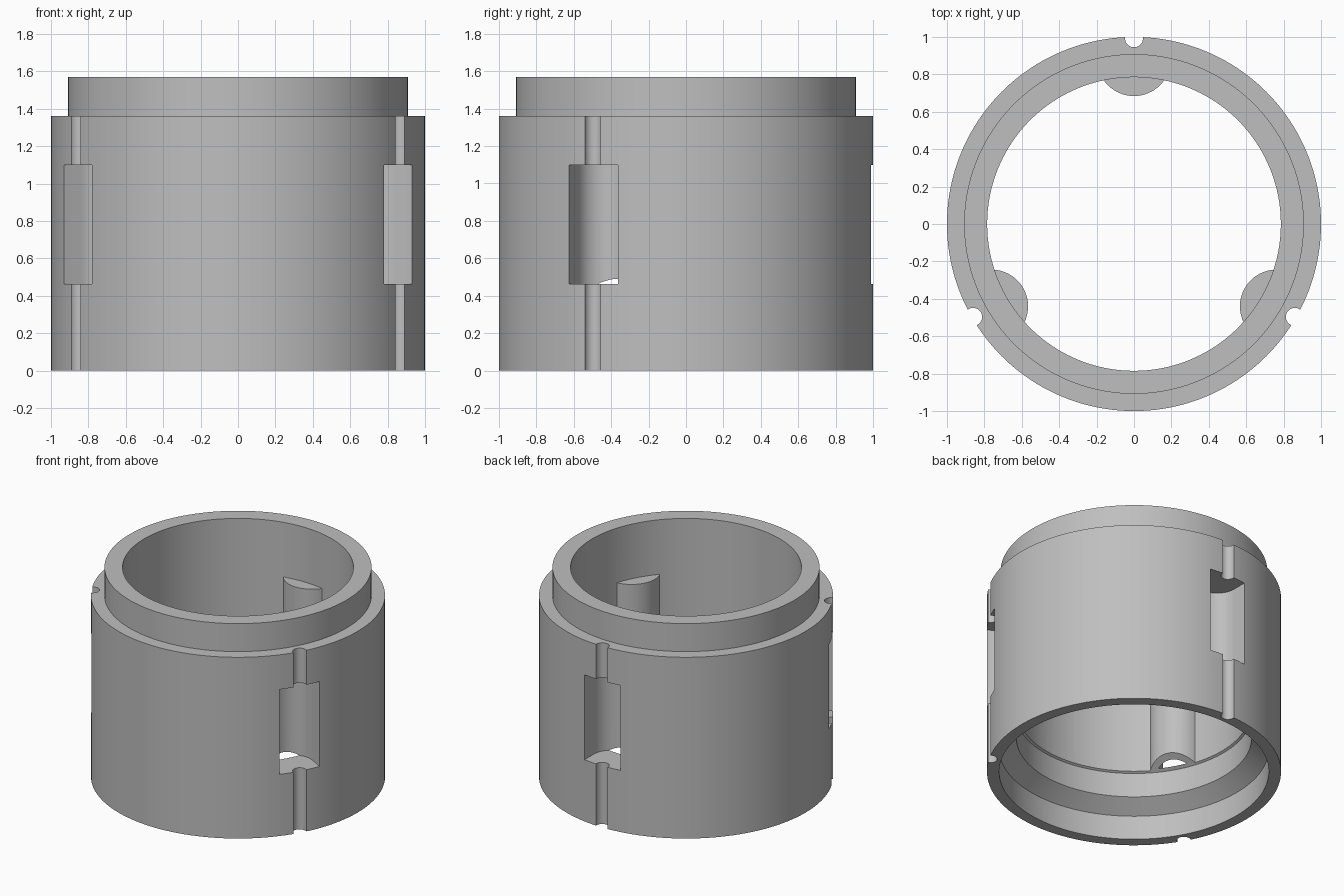
import bpy, bmesh, math
from mathutils import Matrix

cube = bpy.data.objects.get("Cube")
if cube:
    bpy.data.objects.remove(cube, do_unlink=True)

SEGMENTS = 160
ANGLES = [math.radians(a) for a in (90, 210, 330)]

grey = bpy.data.materials.new("plain_grey")
grey.use_nodes = True
colour = (0.52, 0.52, 0.52, 1)
grey.diffuse_color = colour
grey.node_tree.nodes["Principled BSDF"].inputs["Base Color"].default_value = colour


def make_object(name, bm, hidden=False):
    bmesh.ops.recalc_face_normals(bm, faces=bm.faces)
    mesh = bpy.data.meshes.new(name)
    bm.to_mesh(mesh)
    bm.free()
    mesh.materials.append(grey)
    obj = bpy.data.objects.new(name, mesh)
    bpy.context.collection.objects.link(obj)
    obj.hide_render = hidden
    return obj


def lathe(name, profile, closed, hidden=False):
    """Revolve (radius, height) points round the z axis."""
    bm = bmesh.new()
    rings = []
    for r, z in profile:
        rings.append([bm.verts.new((r * math.cos(t), r * math.sin(t), z))
                      for t in (math.tau * i / SEGMENTS for i in range(SEGMENTS))])
    pairs = list(zip(rings, rings[1:]))
    if closed:
        pairs.append((rings[-1], rings[0]))
    else:
        bm.faces.new(rings[0])
        bm.faces.new(rings[-1])
    for a, b in pairs:
        for i in range(SEGMENTS):
            j = (i + 1) % SEGMENTS
            bm.faces.new((a[i], a[j], b[j], b[i]))
    return make_object(name, bm, hidden)


def round_slots(name, radius, centre, outer, z0, z1, steps=32):
    """Three radial U-shaped prisms: rounded inner end, straight out to outer."""
    outline = [(centre - radius * math.sin(math.pi * i / steps),
                radius * math.cos(math.pi * i / steps)) for i in range(steps + 1)]
    if outer > centre:
        outline += [(outer, -radius), (outer, radius)]
    bm = bmesh.new()
    for angle in ANGLES:
        face = bm.faces.new([bm.verts.new((x, y, z0)) for x, y in outline])
        new = bmesh.ops.extrude_face_region(bm, geom=[face])["geom"]
        top = [v for v in new if isinstance(v, bmesh.types.BMVert)]
        bmesh.ops.translate(bm, verts=top, vec=(0, 0, z1 - z0))
        bmesh.ops.rotate(bm, verts=top + list(face.verts),
                         matrix=Matrix.Rotation(angle, 3, "Z"))
    return make_object(name, bm, True)


# Stepped outer sleeve with a straight bore
body = lathe("sleeve_body", [(0.785, 0), (1, 0), (1, 1.36), (0.908, 1.36),
                             (0.908, 1.57), (0.785, 1.57)], True)

# Rounded inner bosses, lower counterbore, side pockets and outer grooves
bosses = round_slots("inner_bosses", 0.196, 0.88, 0.88, 0.3, 1.16)
counterbore = lathe("counterbore_cutter", [(0.917, -0.1), (0.917, 0.18), (0.8, 0.265),
                                           (0.8, 0.448), (0.6, 0.57)], False, True)
pockets = round_slots("pocket_cutter", 0.15, 0.88, 1.2, 0.463, 1.1)
grooves = round_slots("groove_cutter", 0.048, 0.993, 1.2, -0.1, 1.45)

for helper, operation in ((bosses, "UNION"), (counterbore, "DIFFERENCE"),
                          (pockets, "DIFFERENCE"), (grooves, "DIFFERENCE")):
    mod = body.modifiers.new(helper.name, "BOOLEAN")
    mod.operation = operation
    mod.solver = "EXACT"
    mod.object = helper

# Bake the cuts, drop the helpers and shade
bpy.ops.object.select_all(action="DESELECT")
body.select_set(True)
bpy.context.view_layer.objects.active = body
for mod in list(body.modifiers):
    bpy.ops.object.modifier_apply(modifier=mod.name)
for helper in (bosses, counterbore, pockets, grooves):
    bpy.data.objects.remove(helper, do_unlink=True)
bpy.ops.object.shade_smooth_by_angle(angle=math.radians(25))
